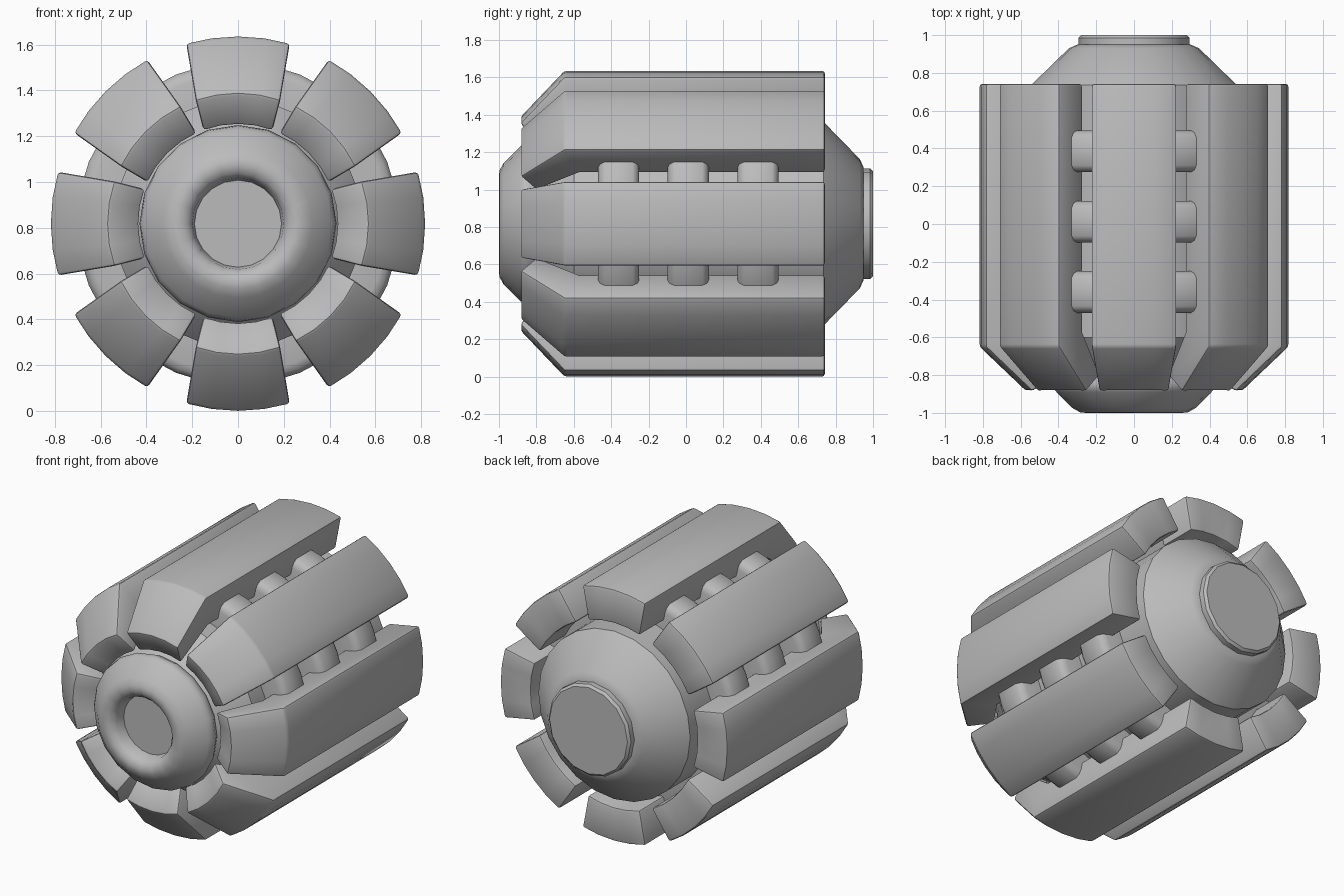
import bpy, bmesh, math
from mathutils import Matrix

cube = bpy.data.objects.get("Cube")
if cube:
    bpy.data.objects.remove(cube, do_unlink=True)

AXIS_Z = 0.818  # height of the long axis

grey = bpy.data.materials.new("plain grey")
grey.use_nodes = True
colour = (0.5, 0.5, 0.5, 1)
grey.diffuse_color = colour
grey.node_tree.nodes["Principled BSDF"].inputs["Base Color"].default_value = colour


def finish(bm, name, bevel=0.0, segments=2, limit=35):
    """Bevel the sharp edges, then make a smooth-shaded object on the axis."""
    bmesh.ops.recalc_face_normals(bm, faces=bm.faces)
    if bevel:
        sharp = [e for e in bm.edges if e.calc_face_angle(0) > math.radians(30)]
        bmesh.ops.bevel(bm, geom=sharp, offset=bevel, segments=segments,
                        profile=0.5, affect='EDGES', clamp_overlap=True)
    mesh = bpy.data.meshes.new(name)
    bm.to_mesh(mesh)
    bm.free()
    mesh.materials.append(grey)
    ob = bpy.data.objects.new(name, mesh)
    bpy.context.collection.objects.link(ob)
    ob.location.z = AXIS_Z
    bpy.ops.object.select_all(action='DESELECT')
    ob.select_set(True)
    bpy.context.view_layer.objects.active = ob
    bpy.ops.object.shade_smooth_by_angle(angle=math.radians(limit))
    return ob


def lathe(name, profile, closed=False, sides=16, bevel=0.0, limit=35):
    """Turn (y, radius) points around the y axis; open ends are capped."""
    bm = bmesh.new()
    rings = []
    for y, r in profile:
        angles = [math.tau * i / sides for i in range(sides)]
        rings.append([bm.verts.new((r * math.sin(a), y, r * math.cos(a))) for a in angles])
    pairs = list(zip(rings, rings[1:]))
    if closed:
        pairs.append((rings[-1], rings[0]))
    else:
        bm.faces.new(rings[0])
        bm.faces.new(rings[-1])
    for a, b in pairs:
        for i in range(sides):
            j = (i + 1) % sides
            bm.faces.new((a[i], a[j], b[j], b[i]))
    return finish(bm, name, bevel, limit=limit)


# Central core with its sloped rear shoulder
lathe("core", [(-0.82, 0.36), (-0.78, 0.41), (-0.6, 0.545), (0.735, 0.545),
               (0.93, 0.345), (0.95, 0.30)], sides=24)
lathe("rear_cap", [(0.93, 0.295), (0.985, 0.295), (1.0, 0.28)], limit=25)

# Rounded nose ring with a sunken floor
lathe("nose", [(-0.90, 0.19), (-0.96, 0.2), (-0.988, 0.222), (-1.0, 0.255), (-0.997, 0.285),
               (-0.975, 0.325), (-0.89, 0.41), (-0.87, 0.425), (-0.84, 0.43), (-0.80, 0.41)],
      sides=20, limit=50)

# Three chamfered bands around the core
for i, y in enumerate((-0.36, 0.012, 0.385)):
    half = [(-0.11, 0.5), (-0.11, 0.655), (-0.1, 0.685), (-0.075, 0.705)]
    profile = [(y + d, r) for d, r in half] + [(y - d, r) for d, r in reversed(half)]
    lathe(f"band_{i + 1}", profile, closed=True, sides=32, limit=50)


# Armour panel: curved sections, each an outer and an inner arc (y, radius, half width)
def arc(bm, y, r, half_width, steps=4):
    span = math.asin(half_width / r)
    angles = [span * (2 * k / steps - 1) for k in range(steps + 1)]
    return [bm.verts.new((r * math.sin(a), y, r * math.cos(a))) for a in angles]


sections = [((-0.885, 0.57, 0.185), (-0.80, 0.43, 0.15)),
            ((-0.65, 0.817, 0.226), (-0.57, 0.597, 0.185)),
            ((0.742, 0.817, 0.226), (0.742, 0.597, 0.185))]
bm = bmesh.new()
loops = [arc(bm, *outer) + arc(bm, *inner)[::-1] for outer, inner in sections]
for a, b in zip(loops, loops[1:]):
    for i in range(len(a)):
        j = (i + 1) % len(a)
        bm.faces.new((a[i], a[j], b[j], b[i]))
for loop in (loops[0], loops[-1]):
    n = len(loop)
    for i in range(n // 2 - 1):
        bm.faces.new((loop[i], loop[i + 1], loop[n - 2 - i], loop[n - 1 - i]))
panel = finish(bm, "panel_1", bevel=0.014)

# Repeat the panel around the axis
for k in range(1, 8):
    copy = bpy.data.objects.new(f"panel_{k + 1}", panel.data)
    bpy.context.collection.objects.link(copy)
    copy.matrix_world = (Matrix.Translation((0, 0, AXIS_Z))
                         @ Matrix.Rotation(math.tau * k / 8, 4, 'Y'))
